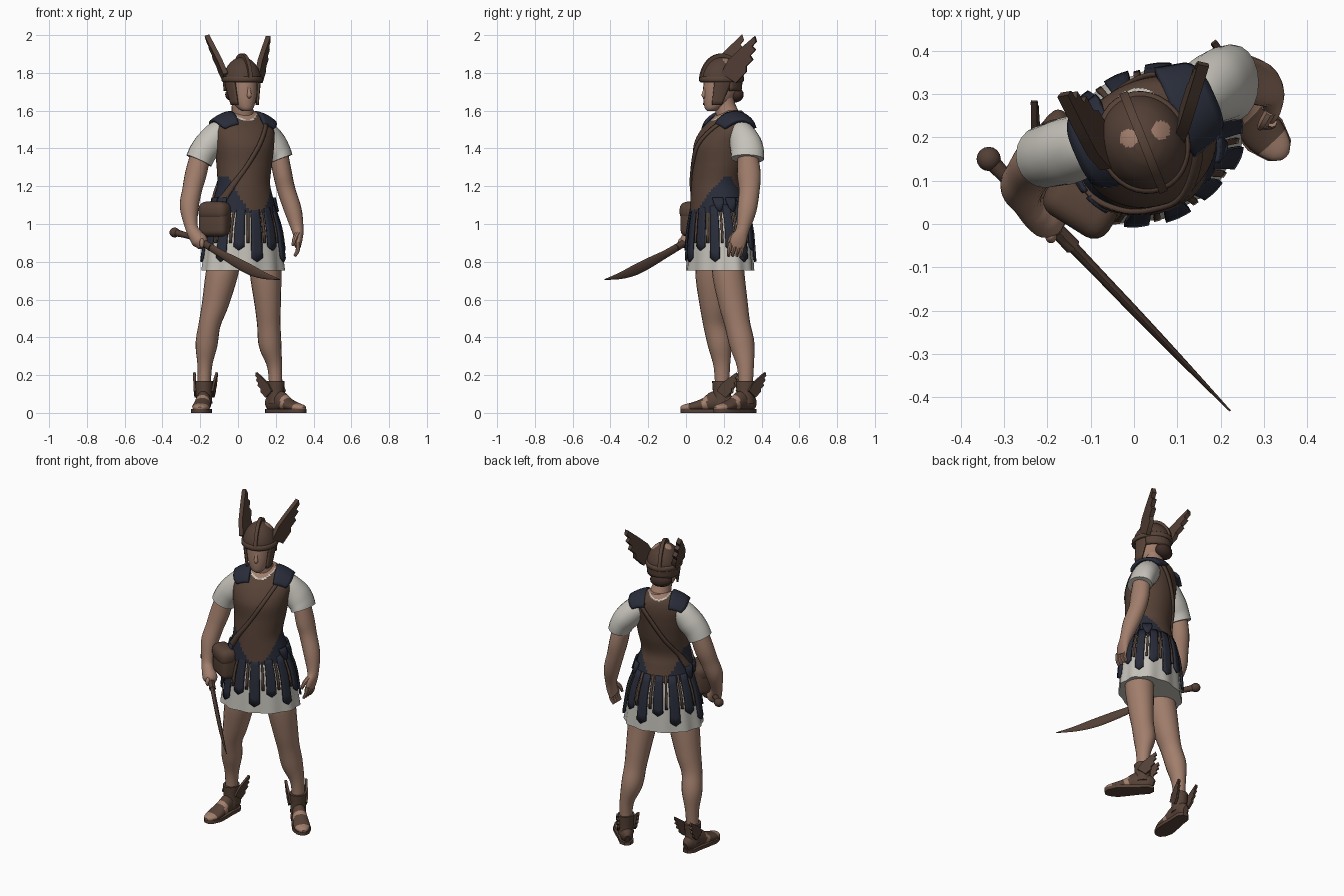
import bpy, bmesh, math
from math import sin, cos, pi, radians
from mathutils import Vector, Matrix
if "Cube" in bpy.data.objects:
    bpy.data.objects.remove(bpy.data.objects["Cube"])

def material(name, *rgb):
    m = bpy.data.materials.new(name)
    m.use_nodes = True
    m.diffuse_color = m.node_tree.nodes["Principled BSDF"].inputs["Base Color"].default_value = (*rgb, 1)
    return m
leather = material("brown leather", .095, .055, .038)
skin = material("skin", .36, .21, .15)
navy = material("dark navy", .022, .026, .042)
cloth = material("off white cloth", .56, .54, .49)
bronze = material("aged bronze", .085, .05, .036)
hair_mat = material("dark hair", .05, .026, .02)
Z = Vector((0, 0, 1))

def finish(name, bm, mats, rule=None):
    bmesh.ops.recalc_face_normals(bm, faces=bm.faces)
    for f in bm.faces:
        f.material_index = rule(f.calc_center_median()) if rule else 0
    mesh = bpy.data.meshes.new(name)
    bm.to_mesh(mesh)
    bm.free()
    for m in mats if isinstance(mats, list) else [mats]:
        mesh.materials.append(m)
    ob = bpy.data.objects.new(name, mesh)
    bpy.context.collection.objects.link(ob)
    bpy.ops.object.select_all(action='DESELECT')
    ob.select_set(True)
    bpy.context.view_layer.objects.active = ob
    bpy.ops.object.shade_smooth_by_angle(angle=radians(42))
    return ob

def at(rings, t):
    """Smooth row of x, y, z, side radius, depth radius at parameter t."""
    last = len(rings) - 1
    i = min(int(t), last - 1)
    f = t - i
    a, b, c, d = (Vector((*rings[max(0, min(last, k))], rings[max(0, min(last, k))][-1])[:5]) for k in range(i - 1, i + 3))
    return b + (c - a) * (f / 2) + (a * 2 - b * 5 + c * 4 - d) * (f * f / 2) + (b * 3 - a - c * 3 + d) * (f ** 3 / 2)

def loft(name, rings, mats, side=(1, 0, 0), flat=False, n=20, sub=5, rule=None, fold=0):
    bm = bmesh.new()
    steps = (len(rings) - 1) * sub
    loops = []
    for k in range(steps + 1):
        r = at(rings, k / sub)
        path = at(rings, min(k + 1, steps) / sub) - at(rings, max(k - 1, 0) / sub)
        t = Z if flat else Vector(path[:3]).normalized()
        up = t.cross(Vector(side)).normalized()
        across = up.cross(t)
        loops.append([])
        for a in (2 * pi * j / n for j in range(n)):
            g = 1 + fold * k / steps * cos(11 * a)
            loops[-1].append(bm.verts.new(Vector(r[:3]) + (across * r[3] * cos(a) + up * r[4] * sin(a)) * g))
    for p, q in zip(loops, loops[1:]):
        for j in range(n):
            bm.faces.new((p[j], p[j - 1], q[j - 1], q[j]))
    bm.faces.new(loops[0])
    bm.faces.new(loops[-1])
    return finish(name, bm, mats, rule)

def plate(name, outline, origin, ax, ay, thick, mat):
    off = ax.cross(ay).normalized() * thick / 2
    bm = bmesh.new()
    f = bm.faces.new([bm.verts.new(origin + ax * a + ay * b - off) for a, b in outline])
    new = bmesh.ops.extrude_face_region(bm, geom=[f])["geom"]
    bmesh.ops.translate(bm, verts=[v for v in new if isinstance(v, bmesh.types.BMVert)], vec=off * 2)
    finish(name, bm, mat)

def sheet(name, fn, nu, nv, mat, thick):
    bm = bmesh.new()
    g = [[bm.verts.new(fn(i / nu, j / nv)) for j in range(nv + 1)] for i in range(nu + 1)]
    for i in range(nu):
        for j in range(nv):
            bm.faces.new((g[i][j], g[i + 1][j], g[i + 1][j + 1], g[i][j + 1]))
    mod = finish(name, bm, mat).modifiers.new("thickness", 'SOLIDIFY')
    mod.thickness, mod.offset = thick, 0

def solid(name, loc, size, mat, yaw=0, bevel=0):
    """Ellipsoid, or a rounded box when a bevel is given."""
    bm = bmesh.new()
    m = Matrix.Translation(loc) @ Matrix.Rotation(yaw, 4, 'Z') @ Matrix.Diagonal((*size, 1))
    if bevel:
        bmesh.ops.create_cube(bm, size=1, matrix=m)
        bmesh.ops.bevel(bm, geom=bm.edges[:], offset=bevel, segments=4, affect='EDGES', profile=.5)
    else:
        bmesh.ops.create_uvsphere(bm, u_segments=16, v_segments=10, radius=1, matrix=m)
    finish(name, bm, mat)

def frame(yaw):
    """Left and back directions of a turned part."""
    return Vector((cos(yaw), sin(yaw), 0)), Vector((-sin(yaw), cos(yaw), 0))
LEFT, BACK = frame(radians(24))

# Cuirass: skin neckline with cloth trim, navy hip panels below a curved edge
torso = [(.03, .175, 1.06, .178, .152), (.03, .165, 1.15, .156, .137), (.03, .16, 1.22, .142, .128), (.033, .175, 1.32, .15, .135),
         (.033, .185, 1.42, .162, .14), (.03, .21, 1.5, .165, .122), (.025, .235, 1.56, .125, .088), (.025, .24, 1.6, .06, .055)]
def torso_rule(c):
    rel = c - Vector((.03, .19, 0))
    u = rel.dot(LEFT)
    neck = (1.545 if rel.dot(BACK) < .03 else 1.57) + 7 * u * u
    if c.z > neck:
        return 2 if c.z > neck + .008 else 3
    return 1 if c.z < min(1.06 + 11 * u * u, 1.25) else 0
loft("cuirass", torso, [leather, navy, skin, cloth], LEFT, True, 64, 12, torso_rule)

def on_surface(rings, a, z, off, slope=None):
    """Point on a body surface at angle a, or where it meets a slanted plane."""
    lo, hi = 0, len(rings) - 1
    rising = rings[-1][2] > rings[0][2]
    for _ in range(25):
        mid = (lo + hi) / 2
        lo, hi = (mid, hi) if (at(rings, mid)[2] < z) == rising else (lo, mid)
    r = at(rings, lo)
    a = a if slope is None else a * math.acos(max(-1, min(1, slope / r[3])))
    return Vector(r[:3]) + LEFT * (r[3] + off) * cos(a) + BACK * (r[4] + off) * sin(a)

# Tunic skirt with hanging straps
skirt = [(.03, .175, 1.14, .138, .118), (.03, .177, 1.08, .158, .134), (.03, .18, .98, .193, .152),
         (.03, .18, .88, .21, .16), (.03, .18, .755, .228, .167)]
loft("tunic_skirt", skirt, cloth, LEFT, True, 88, 6, fold=.025)
STRAPS = 14
for i in range(STRAPS):
    mid = 2 * pi * i / STRAPS - pi / 2
    gap = mid + pi / STRAPS
    low = .8 if i % 2 == 0 else .86
    def strap(s, t):
        return on_surface(skirt, mid + (s - .5) * .27, 1.1 + (low - 1.1) * t + .02 * t * abs(2 * s - 1), .012)
    def liner(s, t):
        return on_surface(skirt, gap + (s - .5) * .07, 1.1 - .2 * t, .009)
    def lobe(s, t):
        return on_surface(torso, gap + (s - .5) * .36, 1.14 - .075 * t * sin(pi * (.1 + .8 * s)), .01)
    sheet("skirt_strap", strap, 4, 6, navy, .012)
    sheet("skirt_liner_strap", liner, 2, 4, leather, .01)
    if abs(cos(gap)) > .7:
        sheet("waist_lobe", lobe, 6, 2, navy, .01)

# Shoulder guards arching front to back
for sgn in (-1, 1):
    def guard(s, t):
        a = radians(-68 + 134 * t)
        w = (.098 - .03 * abs(2 * t - 1) ** 3) * s
        return Vector((.025, .228, 1.49 + .1 * cos(a) - .15 * w - 3 * w * w)) + LEFT * sgn * (.072 + w) + BACK * (.115 - .02 * s) * sin(a)
    sheet("shoulder_guard", guard, 6, 14, navy, .018)

# Bag strap in front and behind, with the bag on the right hip
for sgn, part in ((-1, "front"), (1, "back")):
    def sling(s, t):
        z = 1.1 + .46 * t
        return on_surface(torso, sgn, z, .006, (z - 1.38) / 1.73 + (s - .5) * .026)
    sheet("bag_strap_" + part, sling, 2, 24, bronze, .012)
solid("bag", (-.122, .045, 1.022), (.165, .1, .175), leather, radians(-32), .032)
solid("bag_flap", (-.124, .041, 1.068), (.172, .106, .1), leather, radians(-32), .04)

# Sleeves, arms and hands
loft("sleeve_right", [(-.05, .2, 1.5, .055), (-.1, .185, 1.48, .07), (-.15, .17, 1.425, .077),
                      (-.185, .16, 1.38, .074), (-.207, .155, 1.335, .072)], cloth)
loft("sleeve_left", [(.08, .26, 1.5, .055), (.135, .29, 1.48, .07), (.185, .315, 1.425, .073, .085),
                     (.215, .325, 1.38, .066, .088), (.23, .325, 1.345, .062, .088)], cloth)
loft("arm_right", [(-.19, .16, 1.4, .052), (-.222, .14, 1.27, .057), (-.243, .115, 1.18, .052), (-.258, .085, 1.09, .05),
                   (-.247, .048, .985, .034), (-.225, .025, .94, .038), (-.2, .008, .905, .042), (-.19, 0, .875, .022)], skin)
loft("arm_left", [(.21, .325, 1.4, .05), (.235, .333, 1.27, .05, .062), (.256, .335, 1.18, .048, .055), (.292, .322, 1.07, .046, .05),
                  (.315, .3, .97, .032, .035), (.32, .28, .92, .022, .043), (.316, .268, .88, .016, .04)], skin)
for y in (.235, .257, .279, .301):
    loft("finger_left", [(.318, y, .9, .012), (.316, y - .006, .86, .011), (.3, y - .01, .83, .008)], skin, n=8, sub=3)
loft("thumb_left", [(.315, .26, .95, .014), (.3, .235, .92, .013), (.29, .222, .885, .007)], skin, n=8, sub=3)

# Curved sword held in the right hand
aim = Vector((.69, -.72, 0)).normalized()
pommel = Vector((-.335, .15, .955))
def along_sword(*rows):
    return [(*(pommel + aim * s - Z * drop), *radii) for s, drop, *radii in rows]
loft("sword_grip", along_sword((0, 0, .02), (.07, .012, .016), (.15, .03, .016), (.28, .08, .019)), bronze, aim.cross(Z))
solid("sword_pommel", pommel, (.028, .028, .026), bronze)
loft("sword_blade", along_sword((.23, .06, .014, .02), (.36, .115, .012, .022), (.47, .158, .011, .028), (.58, .198, .009, .029),
                                (.69, .229, .006, .018), (.805, .249, .002, .002)), bronze, aim.cross(Z), n=12)
for i in range(4):
    solid("finger_right", pommel + aim * (.165 + .02 * i) + Vector((-.012, -.014, -.033 - .008 * i)), (.014, .018, .026), skin)

# Legs
loft("leg_right", [(-.06, .14, .86, .085), (-.087, .14, .73, .085, .09), (-.12, .148, .58, .071, .077), (-.15, .155, .47, .058, .064),
                   (-.167, .178, .36, .058, .062), (-.176, .19, .24, .038, .043), (-.18, .19, .08, .034)], skin)
loft("leg_left", [(.14, .215, .86, .085), (.147, .225, .73, .083, .085), (.157, .25, .58, .07, .077), (.163, .272, .47, .062, .068),
                  (.17, .297, .36, .06, .066), (.195, .315, .24, .039, .044), (.2, .315, .08, .034)], skin)

# Winged sandals with bare toes
FEATHERS = [(0, .25), (.3, .28), (.6, .17), (1, 0), (.92, -.13), (.8, -.1), (.78, -.24), (.62, -.2),
            (.58, -.33), (.4, -.27), (.3, -.36), (0, -.28)]
def wing(name, root, tip, front, width, thick):
    along = tip - root
    across = front - along * (along.dot(front) / along.length_squared)
    plate(name, FEATHERS, root, along, across.normalized() * width, thick, bronze)
FOOT = [(-.065, .04, .015, .025), (-.035, .05, .036, .045), (.03, .062, .038, .056), (.09, .045, .044, .036),
        (.15, .032, .048, .025), (.2, .026, .032, .018), (.218, .022, .012, .01)]
for tag, ankle, h in (("right", Vector((-.18, .19, 0)), Vector((-.1, -.995, 0))), ("left", Vector((.2, .315, 0)), Vector((.68, -.73, 0)))):
    out = h.cross(Z)
    def sandal(c):
        f = (c - ankle).dot(h)
        return 1 if f > .17 or .075 < f < .1 else 0
    loft("foot_" + tag, [(*(ankle + h * f + Z * z), w, d) for f, z, w, d in FOOT], [leather, skin], out, rule=sandal)
    outline = [(f, w * 1.12) for f, z, w, d in FOOT] + [(f, -w * 1.12) for f, z, w, d in reversed(FOOT)]
    plate("sole_" + tag, outline, ankle + Z * .01, h, out, .02, leather)
    loft("ankle_cuff_" + tag, [(*(ankle + Z * z), r, r * 1.1) for z, r in ((.05, .044), (.1, .043), (.15, .046), (.17, .047))], leather)
    for sgn in (-1, 1):
        root = ankle + out * sgn * .046 + Z * .1
        wing("sandal_wing_" + tag, root, root - h * .085 + out * sgn * .014 + Z * .115, h + Z, .11, .014)

# Head
hl, hb = frame(radians(22))
def head(side, fwd, z):
    return Vector((.022, .188, z)) + hl * side - hb * fwd
loft("neck", [(.025, .235, 1.5, .075, .065), (.025, .222, 1.57, .062), (.022, .205, 1.63, .055), (.022, .195, 1.7, .055)], skin)
loft("face", [(*head(0, f, z), w, d) for z, f, w, d in ((1.597, .06, .018, .02), (1.615, .048, .042, .045),
     (1.66, .02, .064, .08), (1.72, .005, .075, .095), (1.79, 0, .076, .095))], skin, hl, True)
loft("nose", [(*head(0, f, z), w) for z, f, w in ((1.735, .09, .007), (1.7, .098, .01), (1.68, .1, .013), (1.668, .092, .007))], skin, n=10)
solid("lips", head(0, .089, 1.645), (.02, .008, .006), skin, radians(22))
solid("hair_nape", head(0, -.075, 1.685), (.065, .045, .042), hair_mat, radians(22))

# Helmet: dome with two bare patches, brim, crest, cheek guards, neck guard, wings
def patches(c):
    return int(c.z > 1.8 and min((c.xy - Vector(p)).length for p in ((-.012, .198), (.062, .216))) < .021)
loft("helmet_dome", [(*head(0, 0, 1.75 + .133 * sin(a)), .1 * cos(a), .113 * cos(a))
                     for a in (radians(d) for d in (0, 20, 40, 60, 75, 87))], [bronze, skin], hl, True, 64, 8, patches)
loft("helmet_brim", [(*head(0, 0, z), r, r * 1.13) for z, r in ((1.752, .1), (1.757, .106), (1.775, .106), (1.782, .1))], leather, hl, True, 32, 2)
arc = [radians(a) for a in range(10, 171, 10)]
plate("helmet_crest", [(.126 * cos(a), .153 * sin(a)) for a in arc] + [(.1 * cos(a), .115 * sin(a)) for a in reversed(arc)],
      head(0, 0, 1.75), hb, Z, .02, leather)
for sgn in (-1, 1):
    def cheek(s, t):
        a = radians(50 + (55 - 22 * t) * s)
        return head(sgn * (.092 - .02 * t) * sin(a), .018 * t + (.104 - .012 * t) * cos(a), 1.765 - .135 * t)
    sheet("cheek_guard", cheek, 6, 6, leather, .012)
def nape(s, t):
    a = radians(95 + 170 * s)
    return head((.096 - .006 * t) * sin(a), (.108 - .006 * t) * cos(a), 1.765 - .06 * t)
sheet("neck_guard", nape, 16, 3, leather, .012)
lean = Vector((-.1, -.6, .6))
wing("helmet_wing_right", Vector((-.065, .165, 1.775)), Vector((-.165, .295, 2)), lean, .18, .026)
wing("helmet_wing_left", Vector((.11, .225, 1.775)), Vector((.16, .365, 1.995)), lean, .18, .026)
